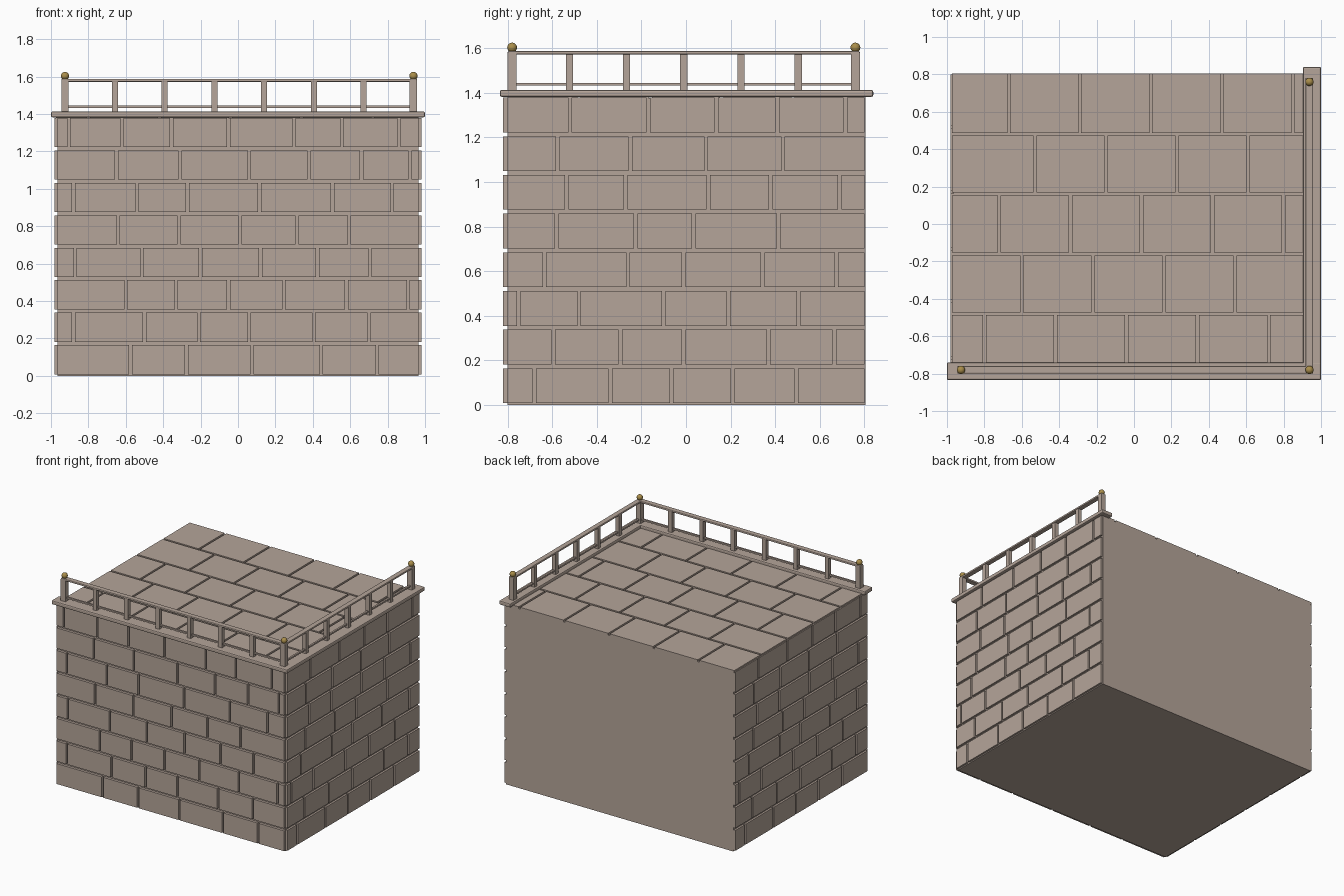
import bpy
import bmesh
from mathutils import Vector

if "Cube" in bpy.data.objects:
    bpy.data.objects.remove(bpy.data.objects["Cube"])


def material(name, rgb):
    m = bpy.data.materials.new(name)
    m.diffuse_color = (*rgb, 1)
    m.use_nodes = True
    m.node_tree.nodes["Principled BSDF"].inputs["Base Color"].default_value = m.diffuse_color
    return m


STONE = material("warm grey stone", (0.46, 0.375, 0.32))
GOLD = material("old gold", (0.40, 0.27, 0.07))


def add_box(bm, lo, hi):
    lo, hi = Vector(lo), Vector(hi)
    verts = bmesh.ops.create_cube(bm, size=1)["verts"]
    for v in verts:
        v.co = Vector([(lo[i] + hi[i]) / 2 + v.co[i] * (hi[i] - lo[i]) for i in range(3)])


def boxes(name, spans, bevel=0):
    """One object made of boxes, each given as (low corner, high corner)."""
    bm = bmesh.new()
    for lo, hi in spans:
        add_box(bm, lo, hi)
    mesh = bpy.data.meshes.new(name)
    bm.to_mesh(mesh)
    bm.free()
    mesh.materials.append(STONE)
    ob = bpy.data.objects.new(name, mesh)
    bpy.context.collection.objects.link(ob)
    if bevel:
        mod = ob.modifiers.new("soft edge", "BEVEL")
        mod.width = bevel
        mod.segments = 2
    return ob


def course(seams, start, end, gap=0.015):
    """Split a row at its joints into (from, to) lengths."""
    edges = [start - gap / 2] + list(seams) + [end + gap / 2]
    return [(a + gap / 2, b - gap / 2) for a, b in zip(edges, edges[1:])]


# Solid core of the building
X, Y0, Y1, TOP = 0.965, -0.80, 0.805, 1.376
boxes("core", [((-X, Y0, 0), (X, Y1, TOP))])

# Vertical joints of each brick row, bottom to top
FRONT = [
    (-0.575, -0.275, 0.075, 0.445, 0.745),
    (-0.88, -0.50, -0.21, 0.06, 0.405, 0.70),
    (-0.60, -0.33, -0.05, 0.245, 0.58, 0.91),
    (-0.87, -0.515, -0.20, 0.12, 0.425, 0.705),
    (-0.64, -0.315, 0.01, 0.315, 0.595),
    (-0.88, -0.54, -0.27, 0.115, 0.505, 0.825),
    (-0.65, -0.31, 0.06, 0.38, 0.66, 0.92),
    (-0.905, -0.62, -0.355, -0.05, 0.30, 0.555, 0.86),
]
SIDE = [
    (-0.68, -0.34, -0.065, 0.21, 0.495),
    (-0.595, -0.295, -0.01, 0.37, 0.665),
    (-0.75, -0.48, -0.10, 0.19, 0.505),
    (-0.635, -0.26, -0.01, 0.345, 0.675),
    (-0.58, -0.225, 0.035, 0.415),
    (-0.535, -0.27, 0.10, 0.38, 0.69),
    (-0.575, -0.25, 0.09, 0.435),
    (-0.52, -0.17, 0.135, 0.41, 0.715),
]


def row_z(i):
    z = 0.008 + i * 0.1735
    return z, z + 0.156


# Brick facing on the front, right and left walls
front, right, left = [], [], []
for i in range(8):
    z0, z1 = row_z(i)
    for a, b in course(FRONT[i], -X, X):
        front.append(((a, Y0 - 0.02, z0), (b, Y0 + 0.01, z1)))
    for a, b in course(SIDE[i], Y0, 0.80):
        right.append(((X - 0.01, a, z0), (X + 0.015, b, z1)))
    for a, b in course([-s for s in reversed(SIDE[i])], Y0, 0.80):
        left.append(((-X - 0.015, a, z0), (-X + 0.01, b, z1)))
boxes("front_bricks", front)
boxes("right_bricks", right)
boxes("left_bricks", left)

# Staggered roof slabs
slabs = []
for r, (y0, y1) in enumerate(course([-0.48, -0.16, 0.16, 0.48], Y0, Y1)):
    offset = (0.0, 0.2, 0.08, 0.27, 0.13)[r]
    joints = [-0.8 + offset + 0.38 * k for k in range(5) if -0.8 + offset + 0.38 * k < 0.9]
    for a, b in course(joints, -X - 0.008, X):
        slabs.append(((a, y0, TOP - 0.005), (b, y1, 1.39)))
boxes("roof_slabs", slabs)

# Cornice ledge along the front and right edges
boxes("front_cornice", [((-1, -0.835, 1.382), (1, -0.74, 1.413))], 0.008)
boxes("right_cornice", [((0.903, -0.80, 1.382), (1, 0.84, 1.4125))], 0.008)

# Railing: posts, thick at the ends, and two rails on each run
XA, XB, YA, YB = -0.925, 0.938, -0.78, 0.76


def post(x, y, half):
    return ((x - half, y - half, 1.40), (x + half, y + half, 1.578))


posts = [post(XA, YA, 0.02), post(XB, YA, 0.02), post(XB, YB, 0.02)]
posts += [post(XA + (XB - XA) * k / 7, YA, 0.016) for k in range(1, 7)]
posts += [post(XB, YA + (YB - YA) * k / 6, 0.016) for k in range(1, 6)]
boxes("railing_posts", posts)


def rails(name, half, z0, z1, bevel):
    boxes("front_" + name, [((XA - half, YA - half, z0), (XB + half, YA + half, z1))], bevel)
    boxes("right_" + name, [((XB - half, YA, z0), (XB + half, YB + half, z1))], bevel)


rails("top_rail", 0.02, 1.572, 1.587, 0.005)
rails("lower_rail", 0.007, 1.433, 1.445, 0)

# Gold balls on the three end posts
for n, (x, y) in enumerate([(XA, YA), (XB, YA), (XB, YB)]):
    bpy.ops.mesh.primitive_uv_sphere_add(segments=20, ring_count=12, radius=0.022,
                                         location=(x, y, 1.603))
    ball = bpy.context.object
    ball.name = f"post_ball_{n + 1}"
    ball.data.materials.append(GOLD)
    bpy.ops.object.shade_smooth()
